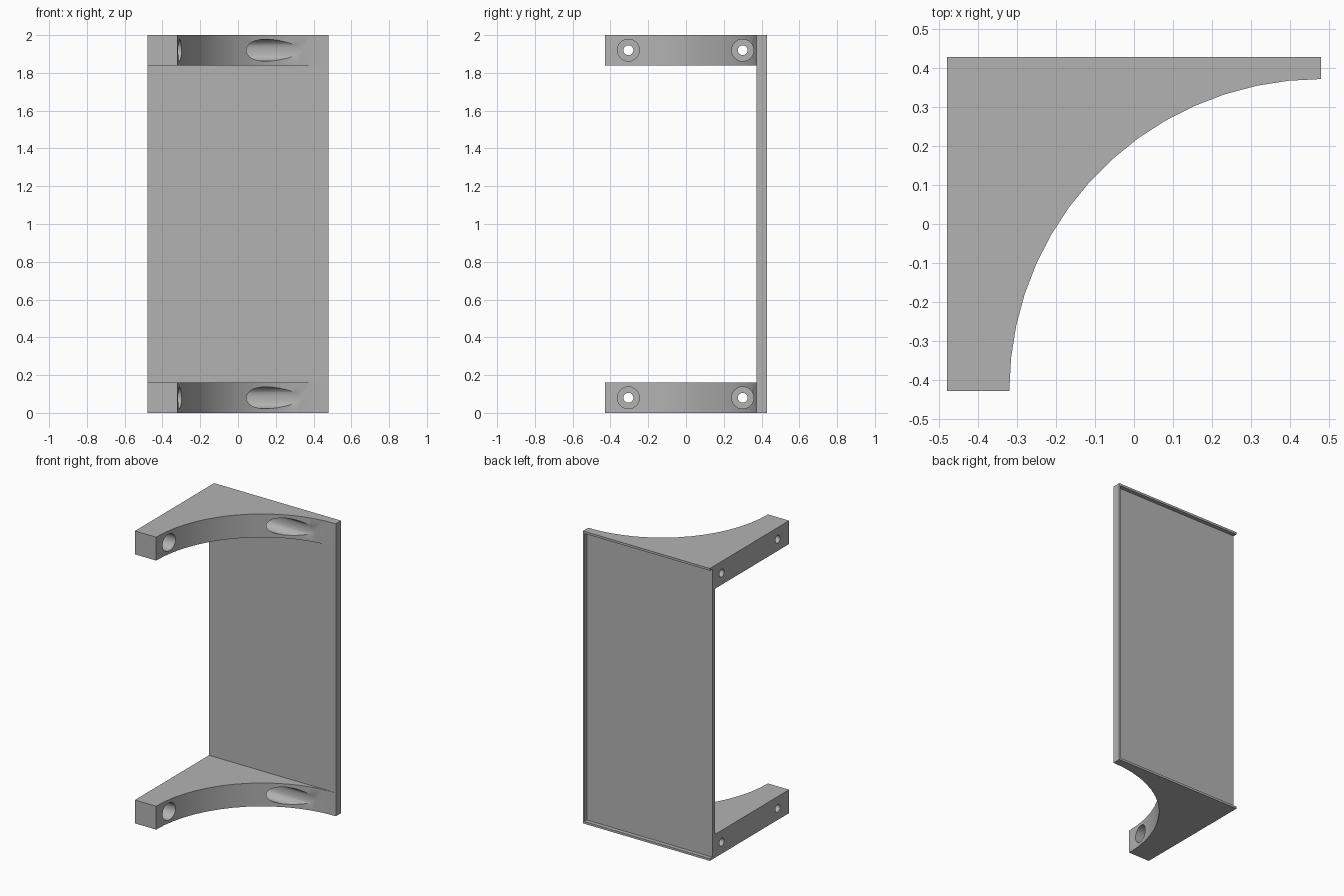
import bpy, bmesh, math
from mathutils import Matrix, Vector

if "Cube" in bpy.data.objects:
    bpy.data.objects.remove(bpy.data.objects["Cube"])

W, D, H = 0.48, 0.428, 2.0      # half width, half depth, height
ARM, R = 0.16, 0.80             # arm height, arc radius
FRONT = R - D                   # front face of the back panel

grey = bpy.data.materials.new("plain grey")
grey.use_nodes = True
grey.diffuse_color = (0.45, 0.45, 0.45, 1)
grey.node_tree.nodes["Principled BSDF"].inputs["Base Color"].default_value = (0.45, 0.45, 0.45, 1)


def add_object(name, bm):
    bmesh.ops.recalc_face_normals(bm, faces=bm.faces)
    mesh = bpy.data.meshes.new(name)
    bm.to_mesh(mesh)
    bm.free()
    mesh.materials.append(grey)
    obj = bpy.data.objects.new(name, mesh)
    bpy.context.collection.objects.link(obj)
    return obj


def box(name, low, high):
    low, high = Vector(low), Vector(high)
    bm = bmesh.new()
    bmesh.ops.create_cube(bm, size=1, matrix=Matrix.Translation((low + high) / 2)
                          @ Matrix.Diagonal((*(high - low), 1)))
    return add_object(name, bm)


def rod(name, x0, x1, y, z, radius):
    bm = bmesh.new()
    place = Matrix.Translation(((x0 + x1) / 2, y, z)) @ Matrix.Rotation(math.pi / 2, 4, 'Y')
    bmesh.ops.create_cone(bm, cap_ends=True, segments=40, radius1=radius,
                          radius2=radius, depth=x1 - x0, matrix=place)
    return add_object(name, bm)


def activate(obj):
    bpy.ops.object.select_all(action='DESELECT')
    obj.select_set(True)
    bpy.context.view_layer.objects.active = obj


def cut(obj, cutter):
    activate(obj)
    mod = obj.modifiers.new("cut", 'BOOLEAN')
    mod.operation, mod.solver, mod.object = 'DIFFERENCE', 'EXACT', cutter
    bpy.ops.object.modifier_apply(modifier=mod.name)
    bpy.data.objects.remove(cutter)


# Back panel with a shallow recess, open on one side
panel = box("back_panel", (-W, FRONT, 0), (W, D, H))
cut(panel, box("recess_cutter", (-W - 0.1, 0.40, 0.015), (W - 0.01, D + 0.1, H - 0.015)))

# Curved bracket arms with two counterbored screw holes each
for name, z in (("lower_arm", 0), ("upper_arm", H - ARM)):
    bm = bmesh.new()
    outline = [(-W, FRONT), (-W, -D)]
    for i in range(16):
        a = math.radians(180 - 6 * i)
        outline.append((W + R * math.cos(a), -D + R * math.sin(a)))
    base = bm.faces.new([bm.verts.new((x, y, z)) for x, y in outline])
    top = bmesh.ops.extrude_face_region(bm, geom=[base])["geom"]
    bmesh.ops.translate(bm, vec=(0, 0, ARM), verts=[v for v in top if isinstance(v, bmesh.types.BMVert)])
    arm = add_object(name, bm)
    for y in (-0.305, 0.30):
        cut(arm, rod("counterbore_cutter", -0.40, 0.7, y, z + ARM / 2, 0.058))
        cut(arm, rod("screw_hole_cutter", -0.7, 0.0, y, z + ARM / 2, 0.026))
    activate(arm)
    bpy.ops.object.shade_smooth_by_angle(angle=math.radians(30))
